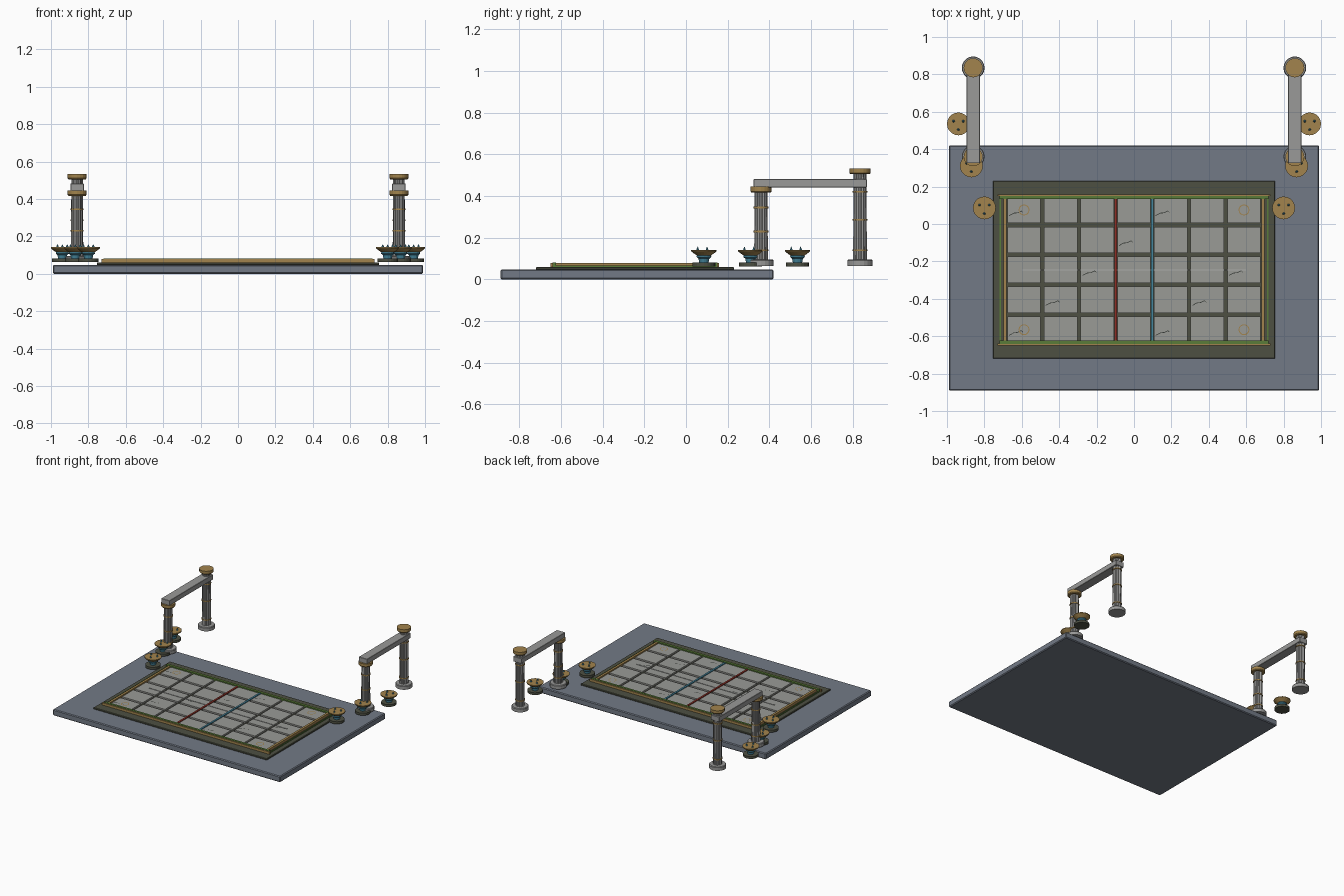
import bpy, bmesh, math

if "Cube" in bpy.data.objects:
    bpy.data.objects.remove(bpy.data.objects["Cube"])

def mat(name, r, g, b):
    m = bpy.data.materials.new(name)
    m.diffuse_color = (r, g, b, 1)
    m.use_nodes = True
    m.node_tree.nodes["Principled BSDF"].inputs["Base Color"].default_value = m.diffuse_color
    return m

SLATE = mat("slate", 0.17, 0.195, 0.24)
DARK = mat("dark olive stone", 0.075, 0.08, 0.055)
STONE = mat("pale stone", 0.32, 0.325, 0.305)
PILLAR = mat("pillar grey", 0.32, 0.32, 0.315)
BRONZE = mat("bronze", 0.36, 0.23, 0.075)
MOSS = mat("moss green", 0.10, 0.20, 0.04)
RED = mat("red", 0.28, 0.03, 0.02)
BLUE = mat("blue", 0.06, 0.24, 0.34)
CHALK = mat("chalk", 0.42, 0.43, 0.42)
SOOT = mat("soot", 0.035, 0.04, 0.035)

def finish(bm, name, m):
    bmesh.ops.recalc_face_normals(bm, faces=bm.faces)
    me = bpy.data.meshes.new(name)
    bm.to_mesh(me)
    bm.free()
    me.materials.append(m)
    ob = bpy.data.objects.new(name, me)
    bpy.context.collection.objects.link(ob)
    return ob

def add_box(bm, x0, x1, y0, y1, z0, z1):
    vs = bmesh.ops.create_cube(bm, size=1)["verts"]
    for v in vs:
        v.co = ((x0 + x1) / 2 + v.co.x * (x1 - x0),
                (y0 + y1) / 2 + v.co.y * (y1 - y0),
                (z0 + z1) / 2 + v.co.z * (z1 - z0))

def box(name, m, *dims, bevel=0):
    bm = bmesh.new()
    add_box(bm, *dims)
    ob = finish(bm, name, m)
    if bevel:
        mod = ob.modifiers.new("bevel", "BEVEL")
        mod.width = bevel
        mod.segments = 1
    return ob

def lathe(name, m, x, y, profile, n=20, flute=1.0):
    """Stack of rings (radius, z) with closed ends; flute shrinks alternate points."""
    bm = bmesh.new()
    rings = []
    for r, z in profile:
        rings.append([bm.verts.new((x + r * (flute if i % 2 else 1) * math.cos(2 * math.pi * i / n),
                                    y + r * (flute if i % 2 else 1) * math.sin(2 * math.pi * i / n), z))
                      for i in range(n)])
    for a, b in zip(rings, rings[1:]):
        for i in range(n):
            j = (i + 1) % n
            bm.faces.new((a[i], a[j], b[j], b[i]))
    bm.faces.new(rings[0])
    bm.faces.new(rings[-1])
    return finish(bm, name, m)

def drum(name, m, x, y, r, z0, z1, n=20):
    return lathe(name, m, x, y, [(r, z0), (r, z1)], n)

# Ground slab and sunken border
CY = -0.245
box("ground_slab", SLATE, -0.99, 0.99, -0.89, 0.42, 0, 0.048, bevel=0.006)
box("court_border", DARK, -0.755, 0.755, CY - 0.475, CY + 0.475, 0.046, 0.06, bevel=0.003)

# Floor tiles, 7 by 5, with a crack on every fourth diagonal
PX, PY = 0.196, 0.16
tiles, cracks = bmesh.new(), bmesh.new()
for c in range(7):
    for r in range(5):
        x, y = (c - 3) * PX, CY + (2 - r) * PY
        add_box(tiles, x - 0.089, x + 0.089, y - 0.07, y + 0.07, 0.059, 0.072)
        if (c + r) % 4 == 0:
            pts = [(-0.08, -0.03), (-0.055, -0.017), (-0.035, -0.015), (-0.015, -0.005), (-0.005, -0.014)]
            for (ax, ay), (bx, by) in zip(pts, pts[1:]):
                q = [cracks.verts.new((x + px, y + py + d, 0.0735))
                     for px, py, d in ((ax, ay, -0.002), (bx, by, -0.002), (bx, by, 0.002), (ax, ay, 0.002))]
                cracks.faces.new(q)
finish(tiles, "floor_tiles", STONE)
finish(cracks, "tile_cracks", SOOT)

# Edge trims
for s in (-1, 1):
    y = CY + s * 0.387
    box("moss_trim", MOSS, -0.72, 0.72, y - 0.009, y + 0.009, 0.066, 0.081)
    y += s * 0.012
    box("bronze_trim_long", BRONZE, -0.73, 0.73, y - 0.005, y + 0.005, 0.06, 0.078)
    x = s * 0.69
    box("bronze_trim_short", BRONZE, x - 0.009, x + 0.009, CY - 0.40, CY + 0.40, 0.06, 0.079)
    x = s * 0.715
    box("moss_trim_short", MOSS, x - 0.004, x + 0.004, CY - 0.40, CY + 0.40, 0.058, 0.066)

# Coloured lane lines and centre line
for name, m, x in (("red_line", RED, -PX / 2), ("blue_line", BLUE, PX / 2)):
    box(name, m, x - 0.007, x + 0.007, CY - 0.38, CY + 0.38, 0.07, 0.077)
box("centre_line", CHALK, -0.6, 0.6, CY - 0.003, CY + 0.003, 0.071, 0.075)

# Corner rings
for sx in (-1, 1):
    for sy in (-1, 1):
        bm = bmesh.new()
        n = 20
        loops = [[bm.verts.new((sx * 0.588 + r * math.cos(2 * math.pi * i / n),
                                CY + sy * PY * 2 + r * math.sin(2 * math.pi * i / n), 0.0745))
                  for i in range(n)] for r in (0.024, 0.029)]
        for i in range(n):
            j = (i + 1) % n
            bm.faces.new((loops[0][i], loops[1][i], loops[1][j], loops[0][j]))
        finish(bm, "corner_ring", BRONZE)

def pillar(x, y, top, bands):
    lathe("pillar_base", PILLAR, x, y, [(0.061, 0.065), (0.061, 0.09), (0.057, 0.095)])
    lathe("pillar_shaft", PILLAR, x, y, [(0.033, 0.09), (0.031, top - 0.025)], 24, 0.88)
    lathe("pillar_capital", BRONZE, x, y, [(0.046, top - 0.028), (0.051, top - 0.022), (0.051, top)])
    for z in bands:
        drum("pillar_band", BRONZE, x, y, 0.035, z - 0.004, z + 0.004)

def brazier(x, y):
    drum("brazier_base", DARK, x, y, 0.055, 0.063, 0.081)
    lathe("brazier_core", BLUE, x, y, [(0.022, 0.08), (0.026, 0.1), (0.036, 0.108), (0.03, 0.122)], 12)
    lathe("brazier_bowl", BRONZE, x, y, [(0.034, 0.115), (0.058, 0.132), (0.061, 0.136), (0.061, 0.142)])
    for k in range(3):
        a = math.radians(30 + 120 * k)
        lathe("brazier_crystal", BLUE, x + 0.03 * math.cos(a), y + 0.03 * math.sin(a),
              [(0.008, 0.138), (0.006, 0.146), (0.001, 0.157)], 6)

# Gateways and braziers on both sides
for s in (-1, 1):
    x = s * 0.86
    pillar(x, 0.36, 0.445, (0.14, 0.23, 0.345))
    pillar(x, 0.835, 0.533, (0.14, 0.287, 0.42))
    box("gateway_beam", PILLAR, x - 0.036, x + 0.036, 0.325, 0.868, 0.442, 0.482, bevel=0.002)
    for i in range(3):
        brazier(s * (0.80 + 0.0695 * i), 0.086 + 0.2245 * i)
